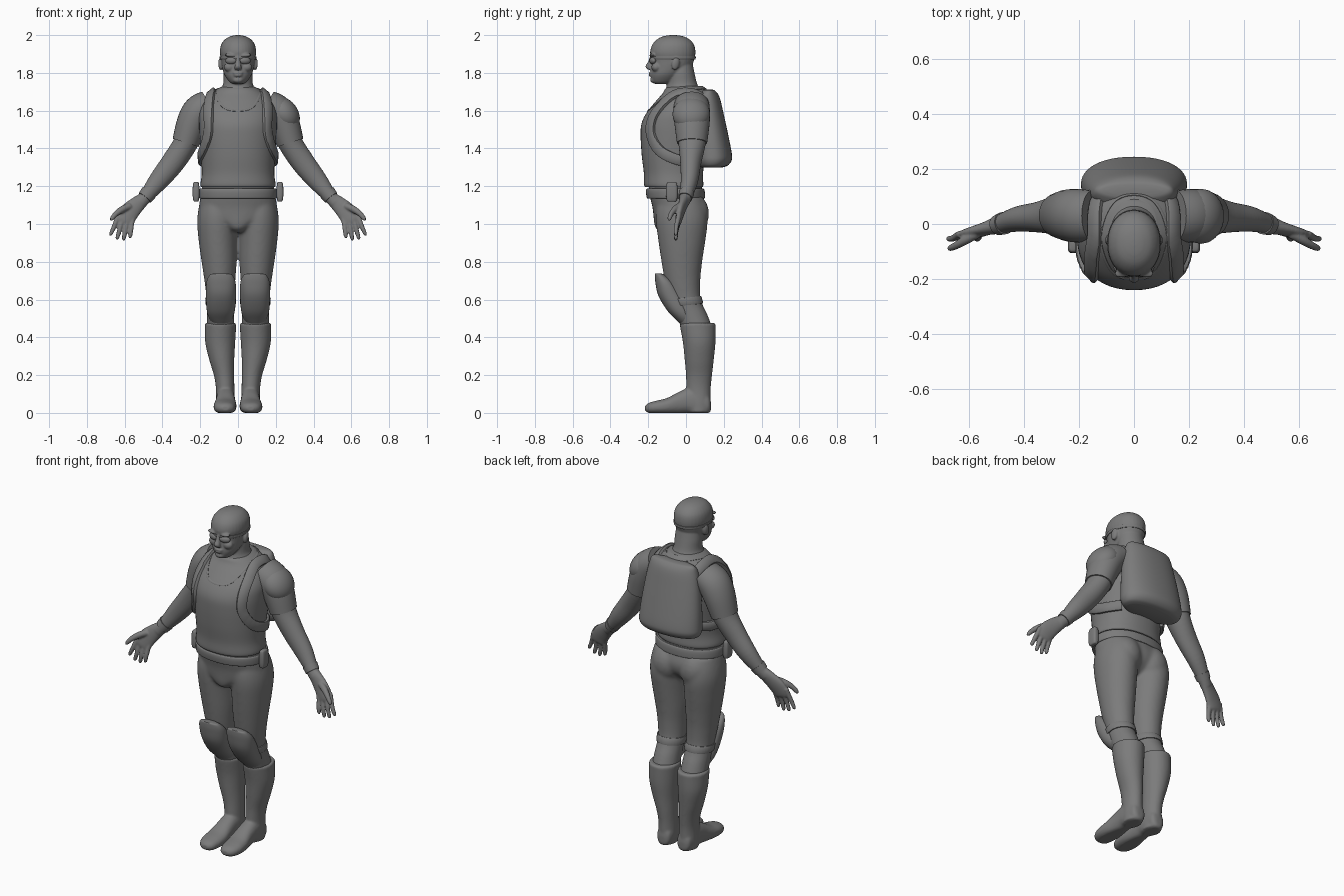
import bpy, bmesh, math
from mathutils import Vector, Matrix
from mathutils.bvhtree import BVHTree

GREY = bpy.data.materials.new("dark_grey")
GREY.diffuse_color = (0.2, 0.2, 0.2, 1)


def spline(rows, sub, closed=False):
    """Catmull-Rom through rows of numbers."""
    n, out = len(rows), []
    for i in range(n if closed else n - 1):
        idx = [(i + k) % n if closed else min(max(i + k, 0), n - 1) for k in (-1, 0, 1, 2)]
        a, b, c, d = (rows[k] for k in idx)
        for t in [s / sub for s in range(sub)]:
            out.append([0.5 * (2*q + (r - p)*t + (2*p - 5*q + 4*r - w)*t*t + (3*q - p - 3*r + w)*t**3)
                        for p, q, r, w in zip(a, b, c, d)])
    return out if closed else out + [list(rows[-1])]


def finish(name, bm, mirror=False):
    bmesh.ops.recalc_face_normals(bm, faces=bm.faces)
    me = bpy.data.meshes.new(name)
    bm.to_mesh(me)
    bm.free()
    me.materials.append(GREY)
    ob = bpy.data.objects.new(name, me)
    bpy.context.collection.objects.link(ob)
    if mirror:
        ob.modifiers.new("mirror", 'MIRROR').use_mirror_merge = False
    return ob


def fuse(name, parts, voxel, smooth, mirror=False):
    """Melt overlapping parts into one smooth skin."""
    bm = bmesh.new()
    for ob in parts:
        bm.from_mesh(ob.data)
        bpy.data.objects.remove(ob)
    ob = finish(name, bm, mirror)
    rm = ob.modifiers.new("remesh", 'REMESH')
    rm.mode, rm.voxel_size, rm.use_smooth_shade = 'VOXEL', voxel, True
    sm = ob.modifiers.new("smooth", 'SMOOTH')
    sm.factor, sm.iterations = 0.5, smooth
    return ob


def skin(name, rings, closed=False, mirror=False):
    bm = bmesh.new()
    vs = [[bm.verts.new(p) for p in r] for r in rings]
    m = len(rings[0])
    for i in range(len(vs) if closed else len(vs) - 1):
        a, b = vs[i], vs[(i + 1) % len(vs)]
        for j in range(m):
            bm.faces.new((a[j], a[(j + 1) % m], b[(j + 1) % m], b[j]))
    if not closed:
        bm.faces.new(vs[0])
        bm.faces.new(vs[-1])
    return finish(name, bm, mirror)


def loft(name, secs, axis=None, ref=(0, 1, 0), e=2.0, n=32, sub=5, mirror=False, grow=0.0, floor=-9):
    """Sections (x, y, z, ru, rv); fixed axis or rings square to the path."""
    rows, rings = spline(secs, sub), []
    for i, (x, y, z, ru, rv) in enumerate(rows):
        t = Vector(axis) if axis else (Vector(rows[min(i + 1, len(rows) - 1)][:3])
                                       - Vector(rows[max(i - 1, 0)][:3])).normalized()
        v = Vector(ref)
        v = (v - t * v.dot(t)).normalized()
        u, ring = v.cross(t), []
        for k in range(n):
            c, s = math.cos(2*math.pi*k/n), math.sin(2*math.pi*k/n)
            p = Vector((x, y, z)) + u * math.copysign(abs(c)**(2/e), c) * (ru + grow) \
                + v * math.copysign(abs(s)**(2/e), s) * (rv + grow)
            p.z = max(p.z, floor)
            ring.append(p)
        rings.append(ring)
    return skin(name, rings, mirror=mirror)


def slabs(rows):
    """(z, front y, back y, half width) to centred sections."""
    return [(0, (f + b)/2, z, w, (b - f)/2) for z, f, b, w in rows]


def band(name, host, pts, width, thick, closed=False, mirror=False):
    """Flat strap laid on the surface of host along pts."""
    me = host.data
    tree = BVHTree.FromPolygons([v.co for v in me.vertices], [p.vertices[:] for p in me.polygons])
    hits = [tree.find_nearest(Vector(p))[:2] for p in spline(pts, 8, closed)]
    rings, m = [], len(hits)
    for i, (p, nrm) in enumerate(hits):
        a, b = ((i - 1) % m, (i + 1) % m) if closed else (max(i - 1, 0), min(i + 1, m - 1))
        s = (hits[b][0] - hits[a][0]).normalized().cross(nrm).normalized() * width / 2
        rings.append([p - s - nrm*0.01, p - s + nrm*thick*0.7, p - s*0.75 + nrm*thick,
                      p + s*0.75 + nrm*thick, p + s + nrm*thick*0.7, p + s - nrm*0.01])
    return skin(name, rings, closed, mirror)


def ball(name, loc, size, rot=(0, 0, 0), mirror=False):
    bm = bmesh.new()
    mat = Matrix.Translation(loc)
    for ang, ax in zip(rot, 'XYZ'):
        mat = mat @ Matrix.Rotation(math.radians(ang), 4, ax)
    bmesh.ops.create_uvsphere(bm, u_segments=24, v_segments=14, radius=1,
                              matrix=mat @ Matrix.Diagonal((*size, 1)))
    return finish(name, bm, mirror)


UP = (0, 0, 1)
CIRCLE = [(math.cos(k*math.pi/6), math.sin(k*math.pi/6)) for k in range(12)]

# Head, face, neck and goggles
skull = loft("skull", slabs([(1.742, -.165, -.10, .03), (1.755, -.18, -.06, .048), (1.79, -.187, -.02, .072),
                             (1.83, -.184, .025, .084), (1.87, -.184, .044, .09), (1.91, -.19, .05, .096),
                             (1.95, -.178, .042, .089), (1.98, -.15, .015, .066), (1.995, -.115, -.02, .036),
                             (2.0, -.08, -.055, .01)]), UP, e=2.1)
band("goggle_strap", skull, [(.1*c, -.07 + .12*s, 1.878) for c, s in CIRCLE], .016, .005, True)
neck = loft("neck", slabs([(1.62, -.13, .10, .125), (1.69, -.115, .085, .105), (1.74, -.10, .06, .079),
                           (1.80, -.095, .045, .076), (1.85, -.09, .035, .07)]), UP)
nose = loft("nose", [(0, -.18, 1.89, .009, .01), (0, -.188, 1.86, .012, .013), (0, -.197, 1.835, .018, .018),
                     (0, -.191, 1.82, .019, .014), (0, -.185, 1.815, .008, .006)], UP, n=16)
face = [ball("lip", (0, -.184, z), (w, .013, .007)) for z, w in ((1.8, .027), (1.787, .024))]
face += [ball("chin", (0, -.172, 1.762), (.028, .018, .016))]
for s in (-1, 1):
    face += [ball("brow", (.034*s, -.174, 1.892), (.038, .019, .01), (0, -6*s, -14*s)),
             ball("cheek", (.045*s, -.158, 1.83), (.03, .025, .025)),
             ball("ear", (.092*s, -.055, 1.848), (.012, .021, .034), (-12, 0, 14*s))]
head = fuse("head", [skull, neck, nose] + face, .005, 3)
ball("goggle_lens", (.037, -.176, 1.865), (.031, .016, .019), (0, 0, 16), True)

# Vest over the torso
vest = loft("vest", slabs([(1.195, -.215, .088, .195), (1.21, -.222, .092, .199), (1.27, -.223, .09, .192),
                           (1.36, -.234, .105, .196), (1.46, -.24, .125, .203), (1.53, -.236, .135, .206),
                           (1.59, -.208, .135, .204), (1.65, -.16, .13, .182), (1.69, -.125, .118, .145),
                           (1.715, -.11, .105, .11), (1.73, -.09, .09, .08)]), UP, e=2.2, n=48)
side = [(.07, -.175, 1.61), (.11, -.10, 1.67), (.115, 0, 1.71), (.07, .09, 1.72)]
band("vest_neckline", vest, [(0, -.20, 1.60)] + side + [(0, .11, 1.715)]
     + [(-x, y, z) for x, y, z in reversed(side)], .012, .003, True)

# Belt and pouches
loft("belt", slabs([(1.135, -.203, .096, .201), (1.14, -.208, .1, .206), (1.165, -.212, .1, .207),
                    (1.182, -.211, .097, .205), (1.188, -.206, .092, .2)]), UP, e=2.2, n=48)
loft("belt_pouch", [(.222, -.075, z, w, d) for z, w, d in
                    ((1.118, .008, .018), (1.124, .014, .026), (1.15, .018, .03), (1.19, .018, .03),
                     (1.217, .014, .026), (1.223, .008, .018))], UP, e=3.5, mirror=True)

# Trousers: pelvis, legs and buttocks melted together, with knee straps
pelvis = loft("pelvis", slabs([(1.22, -.2, .082, .187), (1.15, -.192, .09, .198), (1.09, -.178, .107, .206),
                               (1.04, -.172, .1, .185), (1.0, -.168, .07, .11), (.97, -.155, .03, .055),
                               (.955, -.12, -.02, .02)]), UP, e=2.1)
secs = [(.1, -.03, 1.14, .096, .115), (.105, -.025, 1.07, .106, .134), (.109, -.022, 1.0, .107, .136),
        (.106, -.022, .9, .101, .123), (.1, -.022, .8, .093, .108), (.096, -.018, .7, .082, .094),
        (.092, -.002, .6, .074, .081), (.092, .03, .52, .072, .084), (.092, .058, .45, .074, .082)]
legs = [loft("leg", [(s*r[0], *r[1:]) for r in secs], UP) for s in (1, -1)]
rump = [ball("rump", (s*.09, .03, 1.055), (.092, .092, .11)) for s in (1, -1)]
band("knee_strap", legs[0], [(.092 + .08*c, .08*s, .59 + .008*s) for c, s in CIRCLE], .04, .007, True, True)
fuse("trousers", [pelvis] + legs + rump, .009, 10)

# Knee pads
loft("knee_pad", [(.09, -.148, .738, .035, .015), (.09, -.138, .73, .06, .027), (.09, -.112, .69, .077, .05),
                  (.09, -.08, .62, .079, .066), (.091, -.035, .54, .074, .063), (.091, .0, .49, .057, .05),
                  (.091, .012, .46, .03, .03)], UP, e=2.2, mirror=True)

# Boots: shaft and foot
shaft = loft("shaft", [(.093, .062, .476, .078, .088), (.093, .062, .472, .083, .094), (.093, .063, .455, .083, .094),
                       (.094, .07, .37, .079, .086), (.086, .07, .28, .066, .077), (.074, .069, .2, .054, .069),
                       (.068, .066, .13, .049, .065), (.067, .068, .05, .05, .062), (.067, .068, .003, .048, .06)], UP)
foot = loft("foot", [(.066, .132, .035, .02, .025), (.066, .115, .05, .042, .055), (.066, .05, .06, .05, .077),
                     (.066, .01, .065, .05, .067), (.066, -.04, .052, .053, .058), (.068, -.1, .036, .06, .043),
                     (.07, -.155, .03, .058, .035), (.068, -.197, .026, .045, .027),
                     (.066, -.217, .024, .022, .013)], (0, -1, 0), UP, e=2.3, floor=0)
fuse("boot", [shaft, foot], .007, 4, True)

# Arms and hands
arm = [(.15, .03, 1.635, .07, .085), (.205, .03, 1.597, .08, .09), (.243, .032, 1.53, .076, .086),
       (.277, .032, 1.43, .065, .073), (.345, .025, 1.325, .062, .056), (.42, .018, 1.23, .053, .046),
       (.49, -.002, 1.143, .036, .033), (.52, -.012, 1.112, .036, .028)]
parts = [loft("arm", arm), loft("palm", [
    (.5, -.005, 1.132, .035, .029), (.54, -.018, 1.098, .044, .024), (.577, -.03, 1.06, .051, .021),
    (.603, -.04, 1.018, .05, .017), (.61, -.042, 1.0, .04, .01)])]
for i, drop in enumerate((.924, .912, .917, .938)):
    bx, tx, bz = .563 + .026*i, .572 + .034*i, 1.0 + .009*i
    parts.append(loft("finger", [(bx - .008, -.036, bz + .03, .012, .012), (bx, -.042, bz, .0132, .0132),
                                 ((bx + tx)/2, -.052, (bz + drop)/2, .0122, .0122),
                                 (tx - .001, -.054, drop + .01, .01, .01), (tx, -.054, drop, .004, .004)], n=12, sub=3))
parts.append(loft("thumb", [(.572, -.035, 1.095, .018, .018), (.612, -.058, 1.078, .018, .017),
                            (.646, -.078, 1.054, .0145, .0135), (.668, -.088, 1.028, .011, .011),
                            (.673, -.09, 1.018, .004, .004)], n=14, sub=3))
fuse("arm_and_hand", parts, .005, 2, True)

# Sleeves, cuffs and the single shoulder pad
loft("sleeve", arm[:4], mirror=True, grow=.007)
loft("wrist_cuff", [(.472, .003, 1.166, .04, .037), (.494, -.004, 1.139, .036, .033)], mirror=True, grow=.004)
ball("shoulder_pad", (.243, .028, 1.582), (.1, .1, .075), (0, 54, 0))

# Backpack and its shoulder straps
loft("backpack", slabs([(1.712, .105, .135, .1), (1.705, .085, .155, .135), (1.67, .05, .178, .152),
                        (1.58, .04, .2, .17), (1.46, .04, .226, .185), (1.37, .04, .243, .192),
                        (1.335, .045, .241, .191), (1.31, .06, .222, .178), (1.3, .075, .195, .155)]),
     UP, e=2.2, n=48)
band("pack_strap", vest, [(.14, .12, 1.66), (.15, .05, 1.70), (.15, -.05, 1.70), (.155, -.13, 1.63),
                          (.155, -.18, 1.55), (.16, -.185, 1.47), (.185, -.14, 1.39), (.205, -.06, 1.345),
                          (.2, .02, 1.33), (.16, .09, 1.33)], .055, .018, mirror=True)

# Smooth shading with crisp edges
bpy.ops.object.select_all(action='SELECT')
bpy.context.view_layer.objects.active = head
bpy.ops.object.shade_smooth_by_angle(angle=math.radians(40))
